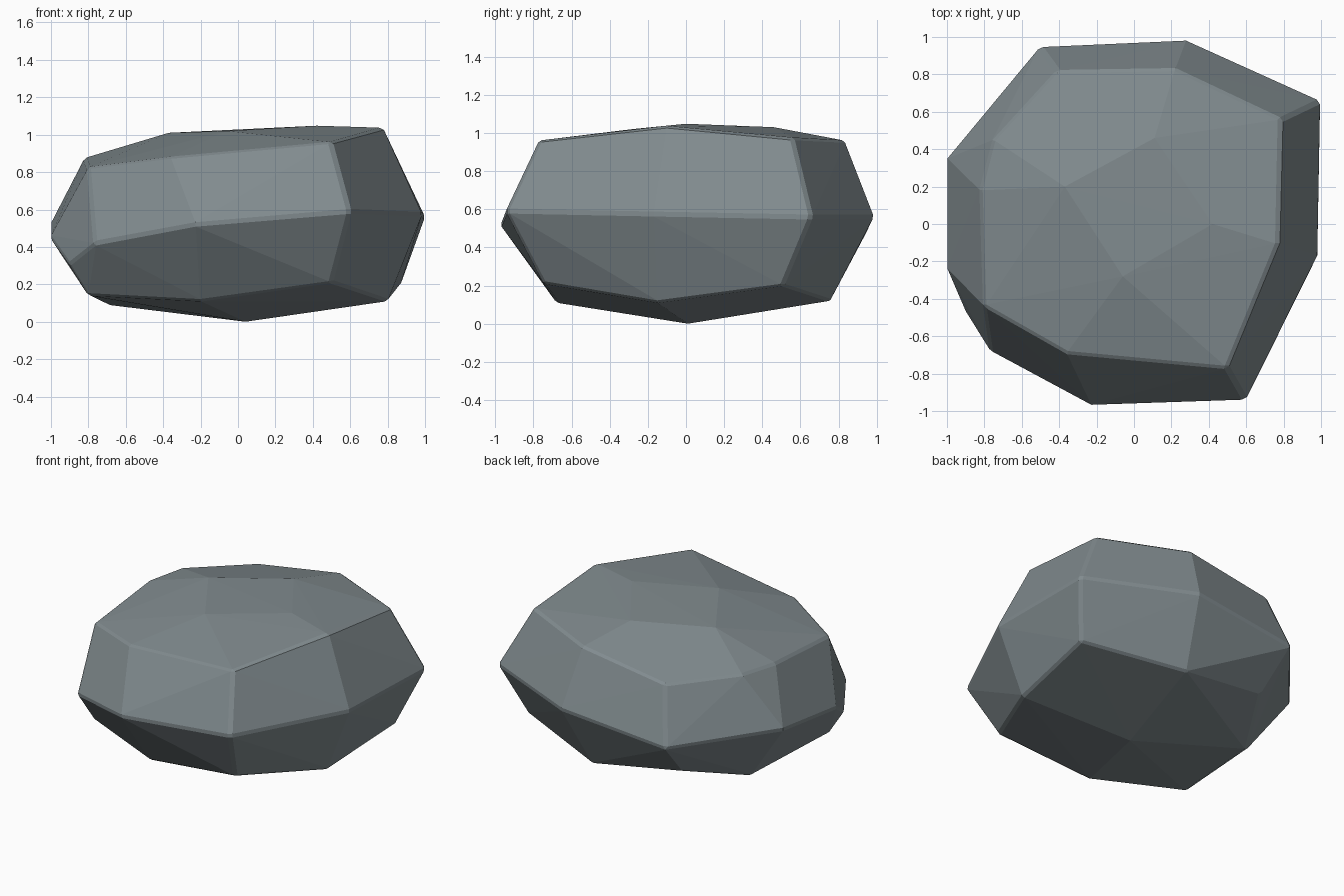
import bpy, bmesh

if "Cube" in bpy.data.objects:
    bpy.data.objects.remove(bpy.data.objects["Cube"])

# Corner points of the boulder, ring by ring (x, y, z)
crown = [(-.37, .2, 1.01), (.11, .46, 1.03), (.42, 0, 1.048), (-.06, -.28, 1.02)]
shoulder = [(-.41, .82, .86), (.22, .83, .96), (.79, .56, .975), (.775, -.1, 1.037),
            (.5, -.77, .96), (-.36, -.69, .88), (-.8, -.44, .825),
            (-.82, .18, .875), (-.75, .45, .88)]
belt = [(-.505, .95, .48), (.28, .985, .56), (1, .66, .56), (.985, -.17, .575),
        (.6, -.945, .59), (-.23, -.975, .52), (-.765, -.685, .42),
        (-.905, -.46, .31), (-1.005, -.23, .45), (-1.005, .35, .52)]
foot = [(-.46, .7, .22), (.2, .755, .12), (.87, .51, .2), (.8, -.15, .11),
        (.5, -.745, .21), (-.2, -.68, .11), (-.8, -.44, .14), (-.7, .28, .09),
        (.04, .01, 0)]

# Wrap the rings in a faceted skin
bm = bmesh.new()
for p in crown + shoulder + belt + foot:
    bm.verts.new(p)
res = bmesh.ops.convex_hull(bm, input=bm.verts)
loose = [v for v in bm.verts if not v.link_faces]
bmesh.ops.delete(bm, geom=loose, context='VERTS')
bmesh.ops.recalc_face_normals(bm, faces=bm.faces)
mesh = bpy.data.meshes.new("boulder")
bm.to_mesh(mesh)
bm.free()

boulder = bpy.data.objects.new("boulder", mesh)
bpy.context.collection.objects.link(boulder)

# Thin worn edges on the sharper creases
bev = boulder.modifiers.new("worn_edges", 'BEVEL')
bev.width = 0.015
bev.segments = 1
bev.limit_method = 'ANGLE'
bev.angle_limit = 0.52

# Stone colour
stone = bpy.data.materials.new("blue grey stone")
stone.diffuse_color = (0.22, 0.26, 0.275, 1)
stone.use_nodes = True
stone.node_tree.nodes["Principled BSDF"].inputs["Base Color"].default_value = stone.diffuse_color
mesh.materials.append(stone)
